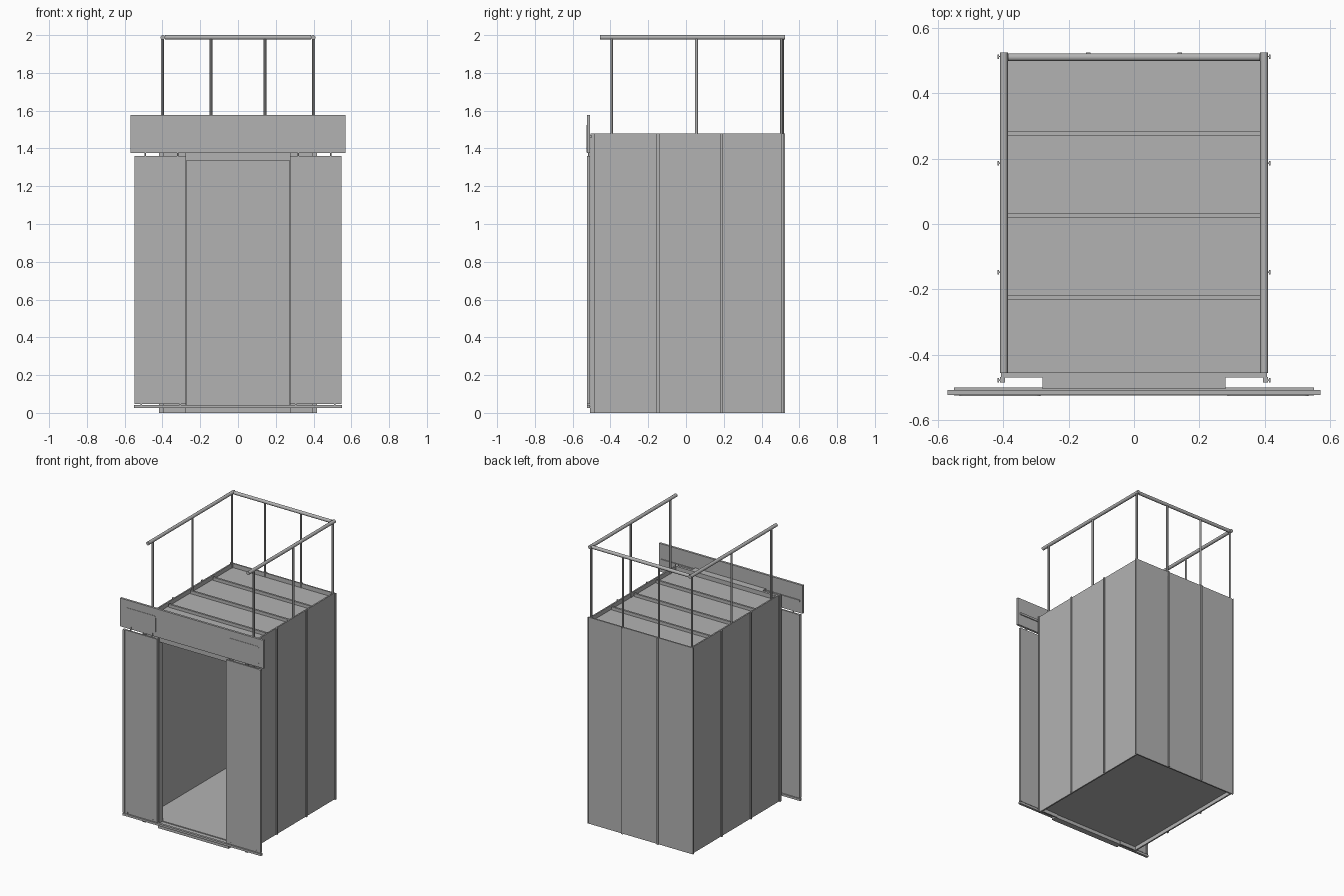
import bpy, bmesh, math
from mathutils import Vector

if "Cube" in bpy.data.objects:
    bpy.data.objects.remove(bpy.data.objects["Cube"])

gray = bpy.data.materials.new("painted steel gray")
gray.diffuse_color = (0.45, 0.45, 0.45, 1)
gray.use_nodes = True
gray.node_tree.nodes["Principled BSDF"].inputs["Base Color"].default_value = gray.diffuse_color


def finish(name, bm, smooth=False):
    bmesh.ops.recalc_face_normals(bm, faces=bm.faces)
    me = bpy.data.meshes.new(name)
    bm.to_mesh(me)
    bm.free()
    me.materials.append(gray)
    ob = bpy.data.objects.new(name, me)
    bpy.context.collection.objects.link(ob)
    if smooth:
        bpy.ops.object.select_all(action='DESELECT')
        ob.select_set(True)
        bpy.context.view_layer.objects.active = ob
        bpy.ops.object.shade_smooth_by_angle()
    return ob


def box(name, x0, x1, y0, y1, z0, z1):
    bm = bmesh.new()
    bmesh.ops.create_cube(bm, size=1)
    for v in bm.verts:
        v.co = Vector(((x0 + x1) / 2 + v.co.x * (x1 - x0),
                       (y0 + y1) / 2 + v.co.y * (y1 - y0),
                       (z0 + z1) / 2 + v.co.z * (z1 - z0)))
    return finish(name, bm)


def side_box(name, s, x0, x1, *rest):
    a, b = sorted((s * x0, s * x1))
    return box(name, a, b, *rest)


def tube(name, p, q, r, sides=16):
    p, q = Vector(p), Vector(q)
    bm = bmesh.new()
    bmesh.ops.create_cone(bm, cap_ends=True, segments=sides, radius1=r,
                          radius2=r, depth=(q - p).length)
    rot = (q - p).to_track_quat('Z', 'Y')
    for v in bm.verts:
        v.co = rot @ v.co + (p + q) / 2
    return finish(name, bm, True)


def rounded_plate(name, x0, x1, z0, z1, r, y0, y1):
    bm = bmesh.new()
    pts = []
    for i, (cx, cz) in enumerate(((x1 - r, z1 - r), (x0 + r, z1 - r),
                                  (x0 + r, z0 + r), (x1 - r, z0 + r))):
        for k in range(6):
            a = (i + k / 5) * math.pi / 2
            pts.append(bm.verts.new((cx + r * math.cos(a), y0, cz + r * math.sin(a))))
    f = bm.faces.new(pts)
    ext = bmesh.ops.extrude_face_region(bm, geom=[f])
    for v in ext["geom"]:
        if isinstance(v, bmesh.types.BMVert):
            v.co.y = y1
    return finish(name, bm)


TOP = 1.48

# Floor, back wall and recessed roof
box("floor", -0.395, 0.395, -0.47, 0.507, 0.025, 0.04)
box("back_wall", -0.407, 0.407, 0.506, 0.516, 0, TOP)
box("roof", -0.397, 0.397, -0.46, 0.507, 1.435, 1.45)
for y in (0.278, 0.026, -0.226):
    box("roof_rib", -0.39, 0.39, y - 0.007, y + 0.007, 1.45, 1.472)

# Outward seam flanges on the back
for x in (-0.14, 0.14):
    box("back_seam_web", x - 0.002, x + 0.002, 0.515, 0.523, 0, TOP)
    box("back_seam_cap", x - 0.007, x + 0.007, 0.522, 0.525, 0, TOP)

# Door surround: lintel, transom, car sill
box("front_lintel", -0.407, 0.407, -0.47, -0.452, 1.335, TOP)
box("transom", -0.272, 0.272, -0.503, -0.47, 1.335, TOP)
box("car_sill", -0.275, 0.275, -0.507, -0.465, 0, 0.034)
box("door_sill", -0.55, 0.55, -0.525, -0.508, 0.027, 0.042)

# Door header with hanger track behind
box("door_header", -0.57, 0.57, -0.523, -0.507, 1.376, 1.578)
box("hanger_track", -0.55, 0.55, -0.508, -0.5, 1.455, 1.47)

for s in (-1, 1):
    # Side wall with its seams
    side_box("side_wall", s, 0.397, 0.407, -0.47, 0.516, 0, TOP)
    for y in (-0.478, -0.148, 0.186, 0.512):
        side_box("side_seam_web", s, 0.40, 0.415, y - 0.002, y + 0.002, 0, TOP)
        side_box("side_seam_cap", s, 0.413, 0.417, y - 0.007, y + 0.007, 0, TOP)

    # Front return panel and jamb
    side_box("front_panel", s, 0.275, 0.407, -0.47, -0.46, 0, TOP)
    side_box("corner_flange", s, 0.395, 0.41, -0.485, -0.468, 0, TOP)
    side_box("door_jamb", s, 0.272, 0.28, -0.505, -0.46, 0, TOP)

    # Open door leaf with edge strips
    side_box("door_leaf", s, 0.282, 0.538, -0.522, -0.51, 0.046, 1.36)
    side_box("door_inner_edge", s, 0.274, 0.284, -0.525, -0.507, 0.046, 1.36)
    side_box("door_outer_edge", s, 0.532, 0.547, -0.525, -0.507, 0.046, 1.36)

    # Hanger plate with lugs and bolts
    a, b = sorted((s * 0.286, s * 0.534))
    rounded_plate("hanger_plate", a, b, 1.397, 1.524, 0.016, -0.5255, -0.522)
    for x in (0.32, 0.49):
        side_box("hanger_lug", s, x - 0.011, x + 0.011, -0.5255, -0.522, 1.378, 1.4)
        tube("hanger_bolt", (s * x, -0.516, 1.345), (s * x, -0.516, 1.40), 0.004, 10)
    for x in (0.307, 0.513):
        side_box("door_guide", s, x - 0.004, x + 0.004, -0.5245, -0.51, 0.04, 0.058)

    # Side guard rail on the roof
    tube("side_handrail", (s * 0.398, -0.455, 1.988), (s * 0.398, 0.524, 1.988), 0.012)
    for y in (-0.393, 0.055, 0.504):
        tube("side_rail_post", (s * 0.40, y, 1.445), (s * 0.40, y, 1.985), 0.0075, 12)
    tube("back_rail_post", (s * 0.143, 0.51, 1.445), (s * 0.143, 0.51, 1.985), 0.0075, 12)

tube("back_handrail", (-0.386, 0.51, 1.988), (0.386, 0.51, 1.988), 0.012)
